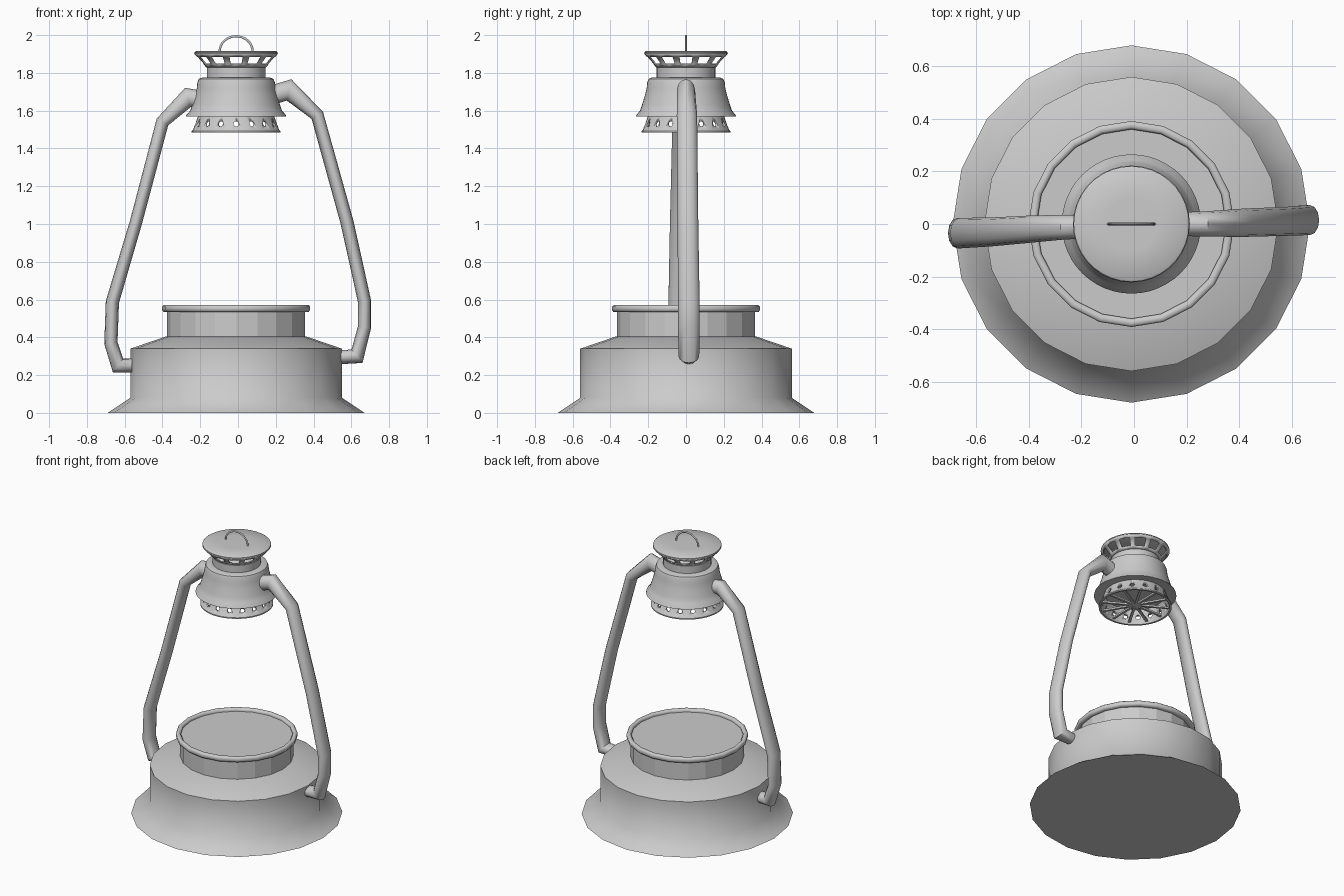
import bpy, bmesh
from math import sin, cos, pi, radians
from mathutils import Vector, Matrix

if "Cube" in bpy.data.objects:
    bpy.data.objects.remove(bpy.data.objects["Cube"])

CX = -0.01  # axis of the lantern


def finish(name, bm, angle=40):
    bmesh.ops.remove_doubles(bm, verts=bm.verts, dist=1e-5)
    bmesh.ops.recalc_face_normals(bm, faces=bm.faces)
    me = bpy.data.meshes.new(name)
    bm.to_mesh(me)
    bm.free()
    ob = bpy.data.objects.new(name, me)
    bpy.context.collection.objects.link(ob)
    bpy.ops.object.select_all(action='DESELECT')
    ob.select_set(True)
    bpy.context.view_layer.objects.active = ob
    if angle:
        bpy.ops.object.shade_smooth_by_angle(angle=radians(angle))
    return ob


def skin(bm, rings, closed=False):
    n = len(rings[0])
    pairs = list(zip(rings, rings[1:]))
    if closed:
        pairs.append((rings[-1], rings[0]))
    for a, b in pairs:
        for i in range(n):
            j = (i + 1) % n
            bm.faces.new((a[i], a[j], b[j], b[i]))


def lathe(name, profile, n, angle=40, closed=False):
    bm = bmesh.new()
    rings = [[bm.verts.new((CX + r * cos(2 * pi * i / n), r * sin(2 * pi * i / n), z))
              for i in range(n)] for r, z in profile]
    skin(bm, rings, closed)
    if not closed:  # cap both ends
        bm.faces.new(rings[0])
        bm.faces.new(rings[-1])
    return finish(name, bm, angle)


def tube(name, pts, n=12, angle=50):
    """Sweep an ellipse; pts are (x, y, z, in-plane radius, depth radius)."""
    bm = bmesh.new()
    P = [Vector(p[:3]) for p in pts]
    rings = []
    for k, p in enumerate(pts):
        d1 = (P[k] - P[max(k - 1, 0)]).normalized()
        d2 = (P[min(k + 1, len(P) - 1)] - P[k]).normalized()
        t = (d1 + d2).normalized()
        side = Vector((0, 1, 0)).cross(t).normalized()
        c = max(0.7, t.dot(d2 if d2.length else d1))
        rings.append([bm.verts.new(P[k] + side * (p[3] / c * cos(2 * pi * i / n))
                                   + Vector((0, p[4] * sin(2 * pi * i / n), 0)))
                      for i in range(n)])
    skin(bm, rings)
    bm.faces.new(rings[0])
    bm.faces.new(rings[-1])
    return finish(name, bm, angle)


# Fuel tank with flared foot, faceted neck, rim and bowl
lathe("tank_body", [(0.68, 0), (0.56, 0.08), (0.56, 0.34), (0.37, 0.405)], 20, 60)
lathe("tank_neck", [(0.365, 0.39), (0.365, 0.54), (0.355, 0.54), (0.355, 0.39)], 20, 0, True)
lathe("tank_rim", [(0.365, 0.535), (0.385, 0.535), (0.392, 0.545), (0.392, 0.562),
                   (0.385, 0.57), (0.368, 0.57), (0.36, 0.56)], 20, 60, True)
lathe("tank_bowl", [(0.362, 0.55), (0.30, 0.47), (0.20, 0.43), (0.08, 0.415)], 20, 60)

# Side tubes from hood to tank
tube("side_tube_right", [
    (0.16, 0, 1.675, .052, .045), (0.27, 0.0, 1.71, .050, .048), (0.42, 0.005, 1.575, .034, .054),
    (0.577, 0.01, 1.01, .035, .055), (0.67, 0.015, 0.59, .035, .057), (0.67, 0.015, 0.455, .035, .057),
    (0.63, 0.015, 0.30, .037, .055), (0.545, 0.015, 0.295, .037, .045)])
tube("side_tube_left", [
    (-0.17, -0.01, 1.65, .050, .045), (-0.265, -0.012, 1.67, .047, .047), (-0.40, -0.02, 1.54, .034, .052),
    (-0.54, -0.03, 1.01, .033, .055), (-0.665, -0.035, 0.587, .035, .058), (-0.673, -0.035, 0.37, .035, .058),
    (-0.635, -0.035, 0.25, .037, .055), (-0.56, -0.035, 0.25, .037, .045)])

# Vented ring under the hood: shell with drilled holes
ring = lathe("vent_ring", [(0.235, 1.484), (0.235, 1.492), (0.228, 1.498), (0.20, 1.575),
                           (0.19, 1.575), (0.217, 1.498), (0.222, 1.484)], 48, 40, True)
bm = bmesh.new()
for i in range(16):
    a = 2 * pi * i / 16
    m = (Matrix.Translation((CX, 0, 1.53)) @ Matrix.Rotation(a, 4, 'Z')
         @ Matrix.Translation((0.21, 0, 0)) @ Matrix.Rotation(pi / 2, 4, 'Y'))
    bmesh.ops.create_cone(bm, cap_ends=True, segments=12, radius1=0.014, radius2=0.014,
                          depth=0.1, matrix=m)
cutter = finish("hole_cutter", bm)
cutter.hide_render = True
mod = ring.modifiers.new("holes", 'BOOLEAN')
mod.operation, mod.object, mod.solver = 'DIFFERENCE', cutter, 'EXACT'
bpy.context.view_layer.objects.active = ring
bpy.ops.object.modifier_apply(modifier=mod.name)
bpy.data.objects.remove(cutter)

# Star grille inside the vent ring
bm = bmesh.new()
for i in range(12):
    m = (Matrix.Translation((CX, 0, 1.502)) @ Matrix.Rotation(2 * pi * i / 12, 4, 'Z')
         @ Matrix.Translation((0.12, 0, 0)) @ Matrix.Diagonal((0.2, 0.016, 0.012, 1)))
    bmesh.ops.create_cube(bm, size=1, matrix=m)
bmesh.ops.create_cone(bm, cap_ends=True, segments=12, radius1=0.03, radius2=0.03, depth=0.011,
                      matrix=Matrix.Translation((CX, 0, 1.502)))
finish("vent_grille", bm)

# Bell hood and chimney neck
lathe("hood", [(0.19, 1.58), (0.265, 1.57), (0.263, 1.577), (0.243, 1.60), (0.233, 1.63),
               (0.218, 1.68), (0.208, 1.72), (0.205, 1.75), (0.198, 1.768), (0.18, 1.775),
               (0.15, 1.775)], 48, 45)
lathe("chimney_neck", [(0.155, 1.77), (0.155, 1.84), (0.148, 1.845)], 48)

# Windowed crown: cone with every 2 of 3 middle faces removed
bm = bmesh.new()
rings = [[bm.verts.new((CX + r * cos(radians(10 * i)), r * sin(radians(10 * i)), z))
          for i in range(36)] for r, z in [(0.153, 1.832), (0.168, 1.85), (0.203, 1.889), (0.218, 1.906)]]
for k in range(3):
    for i in range(36):
        j = (i + 1) % 36
        if k != 1 or i % 3 == 1:
            bm.faces.new((rings[k][i], rings[k][j], rings[k + 1][j], rings[k + 1][i]))
crown = finish("crown_vents", bm)
sol = crown.modifiers.new("thickness", 'SOLIDIFY')
sol.thickness = 0.006

# Cap and wire loop
lathe("cap", [(0.212, 1.902), (0.22, 1.906), (0.22, 1.91), (0.213, 1.915), (0.10, 1.917)], 36, 45)
arc = [(CX + 0.087 * cos(pi * i / 16), 0, 1.915 + 0.079 * sin(pi * i / 16), .006, .005)
       for i in range(17)]
tube("wire_loop", arc, 8)
